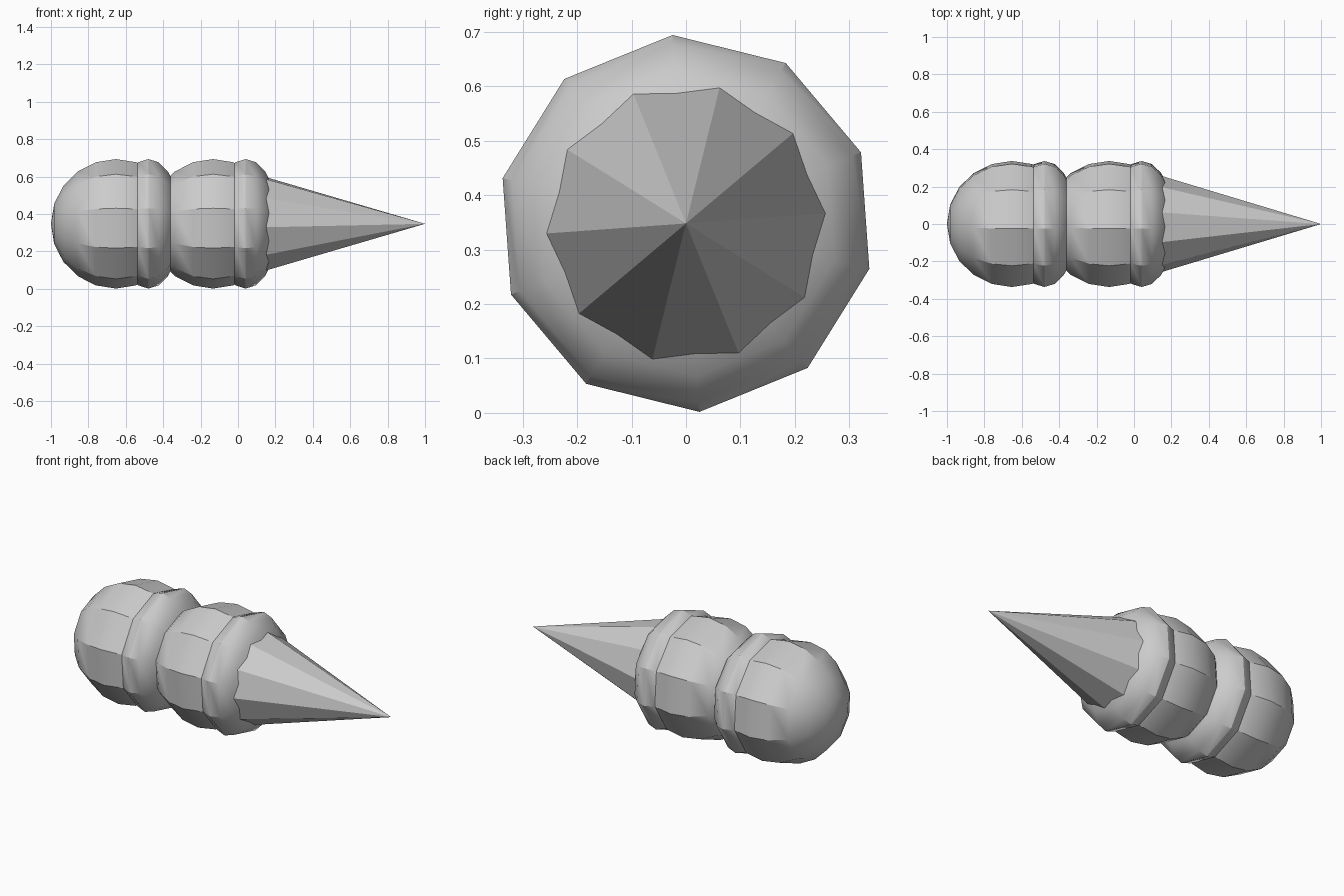
import bpy
import bmesh
import math

if "Cube" in bpy.data.objects:
    bpy.data.objects.remove(bpy.data.objects["Cube"], do_unlink=True)

SIDES = 10
AXIS_Z = 0.348
R = 0.347          # main body radius
TURN = 4.1         # roll of the whole model about its long axis, degrees

grey = bpy.data.materials.new("plain grey")
grey.use_nodes = True
colour = (0.6, 0.6, 0.6, 1.0)
grey.diffuse_color = colour
grey.node_tree.nodes["Principled BSDF"].inputs["Base Color"].default_value = colour


def lathe(name, profile, roll):
    """Turn (x, radius) points about the long axis; zero radius makes a pole."""
    bm = bmesh.new()
    rings = []
    for x, r in profile:
        if r < 1e-5:
            rings.append([bm.verts.new((x, 0, 0))] * SIDES)
            continue
        ring = []
        for k in range(SIDES):
            a = math.radians(roll) + math.tau * k / SIDES
            ring.append(bm.verts.new((x, r * math.cos(a), r * math.sin(a))))
        rings.append(ring)
    for a, b in zip(rings, rings[1:]):
        for k in range(SIDES):
            n = (k + 1) % SIDES
            corners = list(dict.fromkeys((a[k], a[n], b[n], b[k])))
            bm.faces.new(corners)
    bmesh.ops.recalc_face_normals(bm, faces=bm.faces)
    mesh = bpy.data.meshes.new(name)
    bm.to_mesh(mesh)
    bm.free()
    mesh.materials.append(grey)
    ob = bpy.data.objects.new(name, mesh)
    ob.location.z = AXIS_Z
    bpy.context.collection.objects.link(ob)
    bpy.ops.object.select_all(action="DESELECT")
    ob.select_set(True)
    bpy.context.view_layer.objects.active = ob
    bpy.ops.object.shade_smooth_by_angle(angle=math.radians(30))
    return ob


def ellipsoid(name, centre, half_length):
    steps = 10
    profile = []
    for i in range(steps + 1):
        t = math.pi * i / steps
        profile.append((centre - half_length * math.cos(t), R * math.sin(t)))
    return lathe(name, profile, TURN + 18)


# Two matching segments: a round bulb with a flattened collar
for label, x in (("rear", -0.653), ("front", -0.133)):
    ellipsoid(label + "_bulb", x, R)
    ellipsoid(label + "_collar", x + 0.174, 0.177)

# Long pointed tip, its base sunk into the front collar
lathe("pointed_tip", [(0.08, 0.0), (0.08, 0.278), (1.0, 0.0)], TURN)
